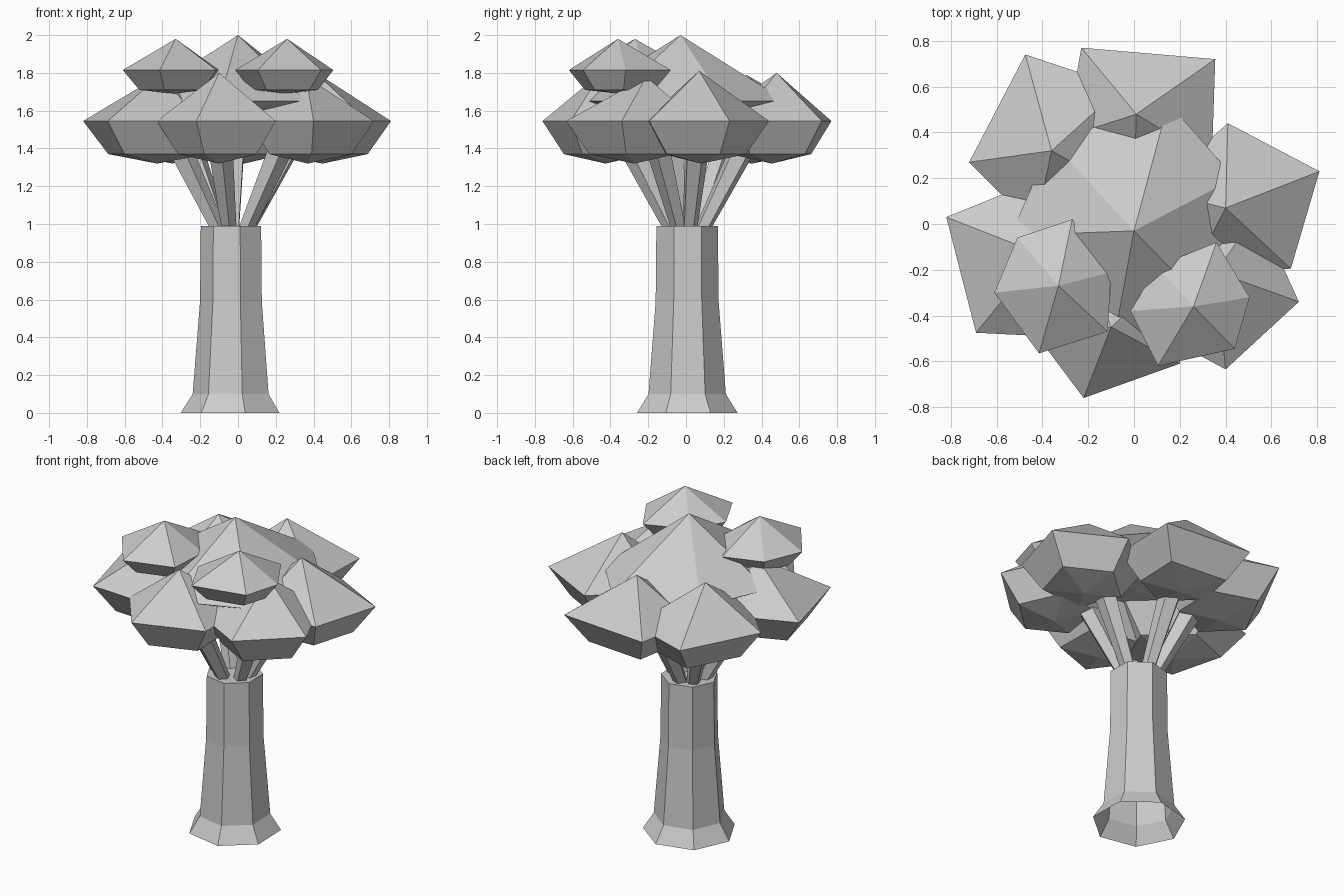
import bpy, math
from mathutils import Vector

if "Cube" in bpy.data.objects:
    bpy.data.objects.remove(bpy.data.objects["Cube"])

grey = bpy.data.materials.new("light_grey")
grey.diffuse_color = (0.6, 0.6, 0.6, 1)
grey.use_nodes = True
grey.node_tree.nodes["Principled BSDF"].inputs["Base Color"].default_value = grey.diffuse_color


def make_object(name, verts, faces):
    mesh = bpy.data.meshes.new(name)
    mesh.from_pydata([tuple(v) for v in verts], [], faces)
    mesh.materials.append(grey)
    mesh.update()
    obj = bpy.data.objects.new(name, mesh)
    bpy.context.collection.objects.link(obj)
    return obj


def bands(n, rings):
    """Quads joining consecutive rings of n vertices (counter-clockwise, bottom to top)."""
    return [(k * n + i, k * n + (i + 1) % n, (k + 1) * n + (i + 1) % n, (k + 1) * n + i)
            for k in range(rings - 1) for i in range(n)]


# Trunk: seven-sided, flared foot, open underneath, flat top
N = 7
profile = [(0.273, 0.0), (0.21, 0.10), (0.171, 0.59), (0.167, 0.99)]
verts = []
for r, z in profile:
    for i in range(N):
        a = math.radians(27.3) + 2 * math.pi * i / N
        verts.append((-0.03 + r * math.cos(a), 0.005 + r * math.sin(a), z))
top = tuple(range(N * (len(profile) - 1), N * len(profile)))
make_object("trunk", verts, bands(N, len(profile)) + [top])


# Leaf clump: peak, widest ring, smaller lower ring, shallow bottom point
def clump(name, peak, outline, z_ring, z_low, z_bottom, shrink=0.66):
    n = len(outline)
    cx = sum(p[0] for p in outline) / n
    cy = sum(p[1] for p in outline) / n
    low = [(cx + (x - cx) * shrink, cy + (y - cy) * shrink, z_low) for x, y in outline]
    ring = [(x, y, z_ring) for x, y in outline]
    verts = low + ring + [(cx, cy, z_bottom), peak]
    faces = bands(n, 2)
    for i in range(n):
        j = (i + 1) % n
        faces += [(j, i, 2 * n), (n + i, n + j, 2 * n + 1)]
    make_object(name, verts, faces)


# Six large clumps around the crown (outlines counter-clockwise from above)
lower = {
    "right": ((0.40, 0.07, 1.81),
              [(0.81, 0.23), (0.41, 0.44), (0.08, 0.15), (0.25, -0.22), (0.685, -0.195)]),
    "back": ((0.01, 0.48, 1.80),
             [(0.355, 0.72), (-0.23, 0.77), (-0.30, 0.38), (0.0, 0.12), (0.34, 0.28)]),
    "back_left": ((-0.36, 0.32, 1.79),
                  [(-0.05, 0.60), (-0.475, 0.74), (-0.72, 0.27), (-0.43, -0.02), (-0.06, 0.15)]),
    "left": ((-0.41, -0.13, 1.79),
             [(-0.40, 0.20), (-0.82, 0.03), (-0.69, -0.475), (-0.20, -0.50), (-0.03, -0.12)]),
    "front": ((-0.10, -0.45, 1.80),
              [(-0.43, -0.48), (-0.22, -0.76), (0.20, -0.61), (0.19, -0.18), (-0.24, -0.10)]),
    "front_right": ((0.36, -0.21, 1.78),
                    [(0.06, -0.45), (0.40, -0.635), (0.72, -0.34), (0.54, 0.06), (0.13, 0.0)]),
}
for side, (peak, outline) in lower.items():
    clump("leaves_" + side, peak, outline, 1.545, 1.37, 1.32)

# Central top clump
clump("leaves_centre", (0, -0.03, 2.0),
      [(0.44, 0.20), (0.15, 0.53), (-0.36, 0.36), (-0.54, -0.05), (-0.10, -0.58), (0.36, -0.40)],
      1.65, 1.56, 1.53)

# Two small clumps near the top at the front
clump("leaves_top_left", (-0.33, -0.27, 1.98),
      [(-0.61, -0.30), (-0.415, -0.565), (-0.115, -0.47), (-0.10, -0.21), (-0.27, 0.02), (-0.51, -0.06)],
      1.815, 1.71, 1.69, 0.68)
clump("leaves_top_right", (0.26, -0.36, 1.98),
      [(-0.015, -0.38), (0.105, -0.62), (0.44, -0.545), (0.505, -0.32), (0.36, -0.08), (0.10, -0.185)],
      1.815, 1.71, 1.69, 0.68)


# Branches: five-sided, widening from the trunk top into each large clump
def branch(name, start, end, r0, r1, n=5):
    turn = (end - start).to_track_quat('Z', 'Y')
    verts = []
    for centre, r in ((start, r0), (end, r1)):
        for i in range(n):
            a = 2 * math.pi * i / n
            verts.append(centre + turn @ Vector((r * math.cos(a), r * math.sin(a), 0)))
    make_object(name, verts, bands(n, 2) + [tuple(range(n - 1, -1, -1)), tuple(range(n, 2 * n))])


for side, (peak, outline) in lower.items():
    d = Vector((peak[0], peak[1], 0)).normalized()
    base = Vector((-0.03, 0.005, 0.96))
    branch("branch_" + side, base + d * 0.075, base + d * 0.31 + Vector((0, 0, 0.47)), 0.04, 0.07)
